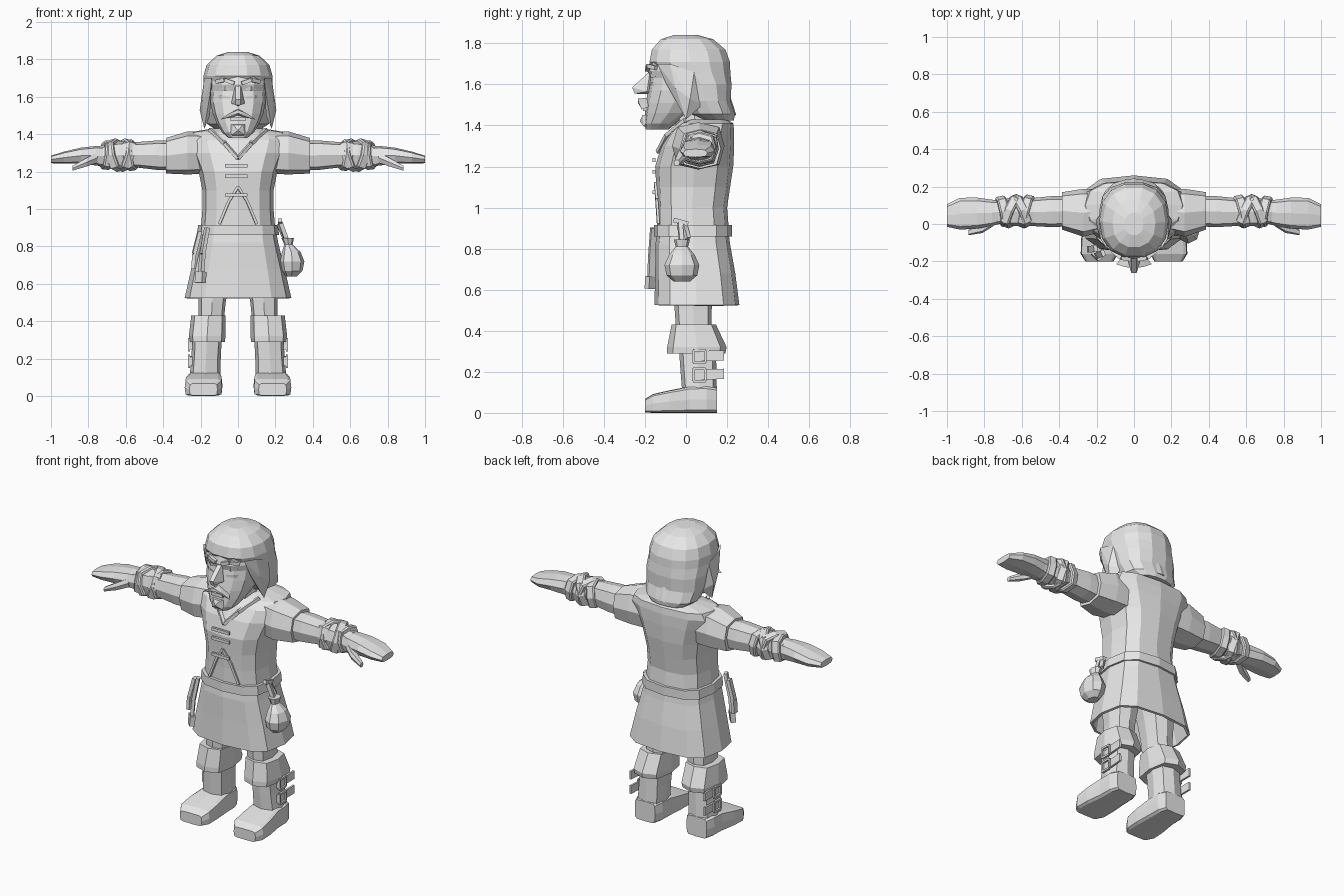
import bpy, bmesh, math
from mathutils import Matrix, Vector

grey = bpy.data.materials.new("plain grey")
grey.diffuse_color = (0.8, 0.8, 0.8, 1)


def finish(name, bm, mirror=False, solid=0):
    bmesh.ops.recalc_face_normals(bm, faces=bm.faces[:])
    me = bpy.data.meshes.new(name)
    bm.to_mesh(me)
    bm.free()
    me.materials.append(grey)
    ob = bpy.data.objects.new(name, me)
    bpy.context.collection.objects.link(ob)
    if solid:
        m = ob.modifiers.new("Thickness", 'SOLIDIFY')
        m.thickness = solid
    if mirror:
        ob.modifiers.new("Mirror", 'MIRROR').use_clip = False
    return ob


def loft(name, axis, rings, n=8, p=3.0, mirror=False, caps=True, mat=None, solid=0):
    """Rings are (position on axis, centre a, centre b, radius a, radius b)."""
    bm = bmesh.new()
    loops = []
    for t, ca, cb, ra, rb in rings:
        loop = []
        for i in range(n):
            a = 2 * math.pi * i / n
            c, s = math.cos(a), math.sin(a)
            co = [ca + ra * math.copysign(abs(c) ** (2 / p), c),
                  cb + rb * math.copysign(abs(s) ** (2 / p), s)]
            co.insert(axis, t)
            loop.append(bm.verts.new(co))
        loops.append(loop)
    for l0, l1 in zip(loops, loops[1:]):
        for i in range(n):
            j = (i + 1) % n
            bm.faces.new((l0[i], l0[j], l1[j], l1[i]))
    if caps:
        bm.faces.new(loops[0])
        bm.faces.new(loops[-1])
    if mat:
        bm.transform(mat)
    return finish(name, bm, mirror, solid)


def bars(name, pairs, w, d, mirror=False):
    """Square bars between pairs of points, w wide and d deep."""
    bm = bmesh.new()
    for p, q in pairs:
        p, q = Vector(p), Vector(q)
        v = q - p
        m = (Matrix.Translation((p + q) / 2) @ v.to_track_quat('Z', 'Y').to_matrix().to_4x4()
             @ Matrix.Diagonal((w, d, v.length, 1)))
        bmesh.ops.create_cube(bm, size=1, matrix=m)
    return finish(name, bm, mirror)


def hull(name, pts, mirror=False):
    bm = bmesh.new()
    for p in pts:
        bm.verts.new(p)
    bmesh.ops.convex_hull(bm, input=bm.verts[:])
    return finish(name, bm, mirror)


# Tunic body, skirt and belt
loft("tunic_body", 2, [(.88, 0, .035, .2, .175), (1.0, 0, .03, .19, .17), (1.1, 0, .035, .19, .18),
                       (1.2, 0, .04, .21, .19), (1.3, 0, .057, .25, .178), (1.37, 0, .078, .28, .157),
                       (1.41, 0, .1, .26, .13), (1.43, 0, .11, .14, .09)], n=12, p=2.7)
loft("tunic_skirt", 2, [(.525, 0, .053, .285, .207), (.68, 0, .045, .25, .195),
                        (.82, 0, .033, .215, .182), (.9, 0, .033, .2, .172)],
     n=12, p=3, caps=False, solid=.015)
loft("belt", 2, [(.86, 0, .033, .22, .19), (.915, 0, .033, .213, .19)], n=12, p=2.8)

# Chest details: collar edge, fastenings and coat opening
bars("collar_edge", [((0, -.137, 1.27), (.07, -.095, 1.35)), ((.07, -.095, 1.35), (.15, -.005, 1.425))],
     .018, .018, True)
bars("chest_ties", [((-.07, -.155, z), (.05, -.155, z)) for z in (1.232, 1.175, 1.075)], .014, .018)
bars("coat_opening", [((0, -.15, 1.12), (.05, -.143, 1.04)), ((.05, -.143, 1.04), (.1, -.135, .92))],
     .012, .014, True)

# Neck and face
loft("neck", 2, [(1.34, 0, .06, .1, .1), (1.5, 0, .03, .09, .1)], p=2.3)
loft("face", 2, [(1.38, 0, -.14, .05, .055), (1.41, 0, -.125, .085, .078), (1.46, 0, -.085, .115, .115),
                 (1.51, 0, -.06, .135, .135), (1.57, 0, -.04, .148, .145), (1.63, 0, -.03, .15, .145),
                 (1.665, 0, -.03, .152, .158), (1.73, 0, -.02, .15, .15)], n=12, p=2.4)
hull("nose", [(-.014, -.175, 1.665), (.014, -.175, 1.665), (-.014, -.262, 1.585), (.014, -.262, 1.585),
              (-.036, -.19, 1.565), (.036, -.19, 1.565), (-.012, -.25, 1.555), (.012, -.25, 1.555),
              (0, -.15, 1.55)])
hull("moustache", [(0, -.19, 1.535), (0, -.235, 1.53), (0, -.235, 1.512), (0, -.19, 1.5),
                   (.05, -.23, 1.51), (.05, -.16, 1.5), (.095, -.215, 1.478), (.05, -.22, 1.49)], True)
hull("goatee", [(-.05, -.17, 1.455), (.05, -.17, 1.455), (-.025, -.212, 1.45), (.025, -.212, 1.45),
                (-.035, -.205, 1.395), (.035, -.205, 1.395), (0, -.16, 1.385), (0, -.225, 1.42)])
bars("lips", [((-.04, -.2, 1.48), (.04, -.2, 1.48))], .02, .02)
bars("eyebrow", [((.02, -.19, 1.672), (.07, -.182, 1.69)), ((.07, -.182, 1.69), (.115, -.145, 1.68))],
     .02, .02, True)
hull("eye", [(.035, -.172, 1.64), (.07, -.178, 1.658), (.105, -.145, 1.642), (.07, -.172, 1.63),
             (.07, -.14, 1.64)], True)
hull("cheekbone", [(.04, -.175, 1.6), (.09, -.165, 1.61), (.135, -.1, 1.6), (.1, -.14, 1.55),
                   (.06, -.165, 1.54), (.08, -.1, 1.57)], True)

# Hair cap with side locks framing the face
loft("hair", 2, [(1.425, 0, .16, .12, .075), (1.455, 0, .125, .165, .115), (1.52, 0, .095, .18, .125),
                 (1.6, 0, .075, .185, .15), (1.66, 0, .035, .185, .185), (1.71, 0, .018, .185, .2),
                 (1.77, 0, .013, .168, .183), (1.82, 0, .005, .115, .13), (1.84, 0, 0, .05, .06)],
     n=14, p=2.3)
hull("side_lock", [(.14, -.14, 1.7), (.18, -.08, 1.7), (.185, .04, 1.66), (.19, -.05, 1.58), (.15, -.1, 1.61),
                   (.205, .02, 1.53), (.18, .0, 1.43), (.15, -.03, 1.5), (.16, .08, 1.5)], True)
hull("hair_tips", [(0, .21, 1.56), (.1, .19, 1.55), (0, .245, 1.45), (.09, .22, 1.45), (.05, .15, 1.44)], True)

# Arms: sleeve, bare arm, crossed wraps, hand and thumb
loft("sleeve", 0, [(.15, .075, 1.3, .11, .11), (.27, .06, 1.3, .128, .115), (.385, .07, 1.285, .1, .095)],
     mirror=True)
loft("arm", 0, [(.34, .068, 1.285, .08, .08), (.44, .066, 1.288, .083, .078), (.54, .064, 1.29, .075, .068),
                (.64, .066, 1.288, .078, .075), (.74, .065, 1.282, .062, .055)], mirror=True)
for k, (x, deg, r) in enumerate([(.575, 14, .088), (.61, -24, .093), (.65, 24, .093), (.7, -12, .082)]):
    loft("wrist_wrap_%d" % (k + 1), 0,
         [(-.026, 0, 0, r * .92, r * .86), (-.018, 0, 0, r, r * .95), (.018, 0, 0, r, r * .95),
          (.026, 0, 0, r * .92, r * .86)], mirror=True,
         mat=Matrix.Translation((x, .068, 1.288)) @ Matrix.Rotation(math.radians(deg), 4, 'Z')
         @ Matrix.Rotation(math.radians(deg * .6), 4, 'Y'))
loft("hand", 0, [(.7, .065, 1.28, .06, .055), (.76, .06, 1.285, .07, .052), (.84, .058, 1.285, .083, .043),
                 (.93, .055, 1.275, .085, .032), (1.0, .045, 1.265, .06, .02)], mirror=True)
loft("thumb", 0, [(.75, .02, 1.275, .03, .03), (.81, -.02, 1.25, .028, .025), (.885, -.045, 1.218, .015, .014)],
     n=6, mirror=True)

# Legs and boots
loft("leg", 2, [(.36, .145, .04, .065, .085), (.5, .138, .035, .072, .09), (.62, .13, .035, .085, .1),
                (.75, .11, .035, .1, .12)], mirror=True)
loft("boot_cuff", 2, [(.29, .165, .05, .095, .142), (.32, .165, .053, .098, .145), (.43, .158, .038, .092, .108)],
     mirror=True)
loft("boot_shaft", 2, [(.05, .175, .07, .085, .08), (.12, .175, .065, .082, .085), (.22, .17, .06, .078, .088),
                       (.32, .165, .055, .08, .09)], mirror=True)
loft("boot_foot", 1, [(.15, .178, .062, .07, .062), (.1, .178, .066, .088, .066), (.02, .178, .065, .09, .065),
                      (-.08, .183, .055, .1, .055), (-.16, .185, .046, .1, .046), (-.2, .185, .035, .075, .033)],
     n=12, p=6, mirror=True)

# Boot straps with raised buckle frames
for k, z in enumerate((.185, .275)):
    bars("boot_strap_%d" % (k + 1), [((.25, .03, z), (.255, .185, z + .005))], .012, .05, True)
    y = .065
    bars("buckle_%d" % (k + 1), [((.262, y - .03, z + s), (.262, y + .03, z + s)) for s in (-.03, .03)]
         + [((.262, y + s, z - .03), (.262, y + s, z + .03)) for s in (-.03, .03)], .012, .012, True)

# Pouch hanging from the belt
loft("pouch", 2, [(.64, .285, -.02, .03, .04), (.67, .29, -.02, .055, .075), (.72, .29, -.02, .065, .085),
                  (.77, .285, -.02, .05, .062), (.81, .27, -.02, .022, .03), (.845, .265, -.02, .034, .04)],
     p=2.1)
bars("pouch_cord", [((.265, -.02, .82), (.225, -.03, .93)), ((.25, .01, .85), (.22, -.01, .92)),
                    ((.225, -.06, .94), (.225, .01, .92))], .022, .022)

# Loose belt end and hanging strap on the other hip
bars("hanging_straps", [((-.165, -.155, .9), (-.19, -.165, .76)), ((-.19, -.165, .76), (-.2, -.17, .62)),
                        ((-.205, -.13, .88), (-.235, -.135, .76)), ((-.235, -.135, .76), (-.24, -.135, .68))],
     .035, .02)
bars("strap_end", [((-.198, -.168, .665), (-.202, -.172, .605))], .055, .03)
